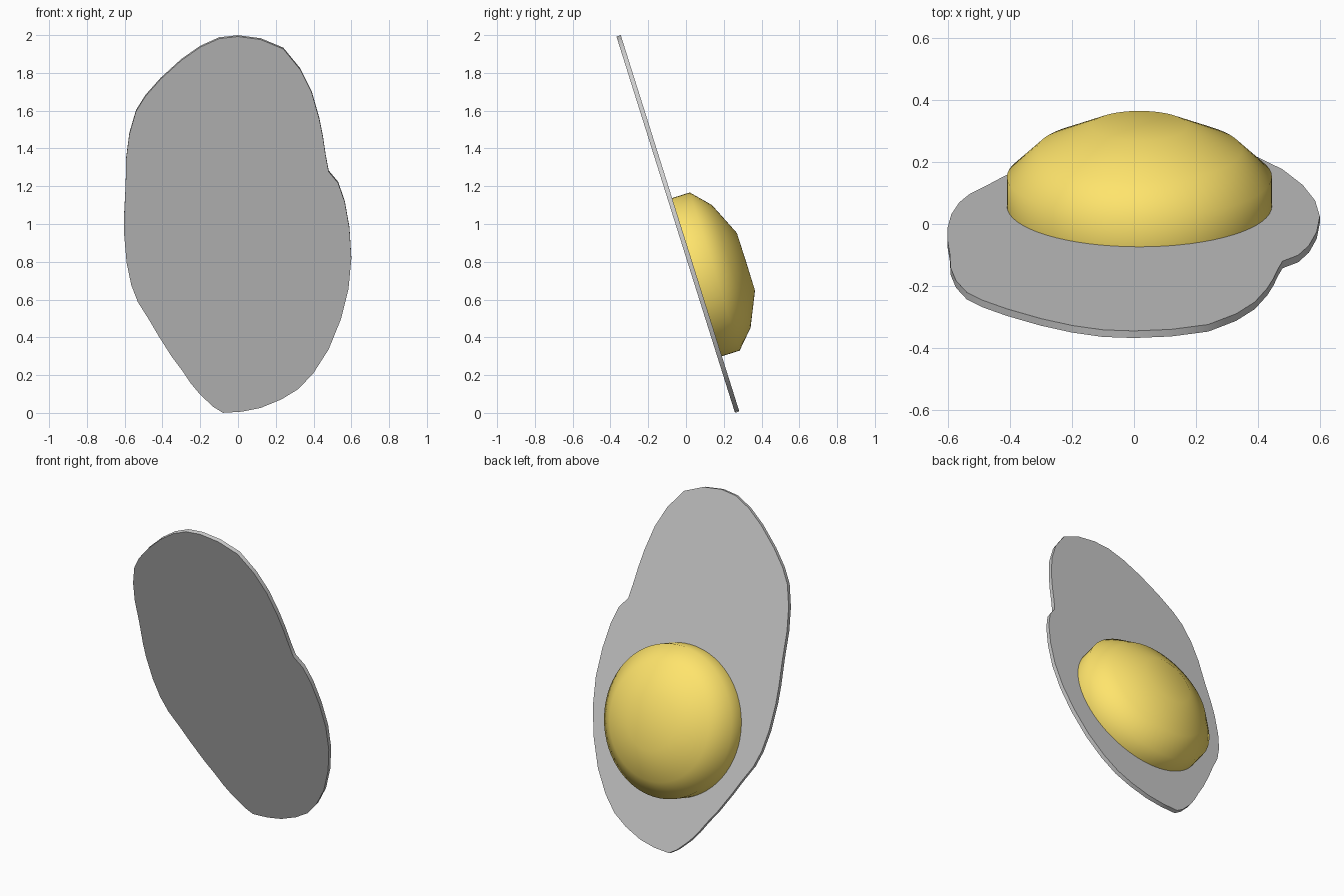
import bpy, bmesh, math
from mathutils import Vector

if "Cube" in bpy.data.objects:
    bpy.data.objects.remove(bpy.data.objects["Cube"])

# Leaning plane: "up" runs along the slope, "out" points to the back
slope = -0.315
up = Vector((0, slope, 1)).normalized()
out = Vector((0, 1, -slope)).normalized()


def finish(name, bm, angle):
    bmesh.ops.recalc_face_normals(bm, faces=bm.faces)
    mesh = bpy.data.meshes.new(name)
    bm.to_mesh(mesh)
    bm.free()
    ob = bpy.data.objects.new(name, mesh)
    bpy.context.collection.objects.link(ob)
    bpy.ops.object.select_all(action='DESELECT')
    ob.select_set(True)
    bpy.context.view_layer.objects.active = ob
    bpy.ops.object.shade_smooth_by_angle(angle=math.radians(angle))
    return ob


# Egg white: irregular flat outline (x, z) with a notch, extruded
outline = [
    (0, 1.996), (.12, 1.98), (.24, 1.93), (.33, 1.82), (.39, 1.70), (.43, 1.56),
    (.45, 1.46), (.465, 1.36), (.48, 1.28), (.53, 1.22), (.565, 1.12), (.59, .98),
    (.60, .82), (.585, .66), (.545, .50), (.48, .34), (.40, .215), (.32, .13),
    (.23, .075), (.12, .03), (.02, .01), (-.08, .004), (-.13, .035), (-.20, .10),
    (-.25, .16), (-.29, .22), (-.35, .30), (-.42, .41), (-.47, .495), (-.53, .59),
    (-.565, .68), (-.59, .80), (-.603, .95), (-.603, 1.05), (-.595, 1.20),
    (-.592, 1.35), (-.575, 1.48), (-.54, 1.60), (-.49, 1.68), (-.41, 1.77),
    (-.30, 1.87), (-.20, 1.94), (-.10, 1.985)]
thick = 0.024
bm = bmesh.new()
face = bm.faces.new([bm.verts.new(Vector((x, 0.272 + slope * z, z)) - out * thick / 2)
                     for x, z in outline])
ext = bmesh.ops.extrude_face_region(bm, geom=[face], use_keep_orig=True)
bmesh.ops.translate(bm, vec=out * thick,
                    verts=[g for g in ext['geom'] if isinstance(g, bmesh.types.BMVert)])
finish("egg_white", bm, 40)

# Yolk: domed rings (radius, height) standing on the back of the white
centre = Vector((0.0175, 0.0625, 0.72))
profile = [(.439, -.006), (.439, .094), (.34, .186), (.16, .267)]
n = 64
bm = bmesh.new()
rings = []
for r, h in profile:
    rings.append([bm.verts.new(centre + out * h + up * (r * math.sin(a))
                               + Vector((.975 * r * math.cos(a), 0, 0)))
                  for a in (2 * math.pi * i / n for i in range(n))])
for lo, hi in zip(rings, rings[1:]):
    for i in range(n):
        j = (i + 1) % n
        bm.faces.new((lo[i], lo[j], hi[j], hi[i]))
bm.faces.new(rings[0])
apex = bm.verts.new(centre + out * 0.268)
for i in range(n):
    bm.faces.new((rings[-1][i], rings[-1][(i + 1) % n], apex))
yolk = finish("yolk", bm, 60)
mat = bpy.data.materials.new("yolk_yellow")
mat.diffuse_color = (1.0, 0.78, 0.15, 1)
mat.use_nodes = True
mat.node_tree.nodes["Principled BSDF"].inputs["Base Color"].default_value = mat.diffuse_color
yolk.data.materials.append(mat)
